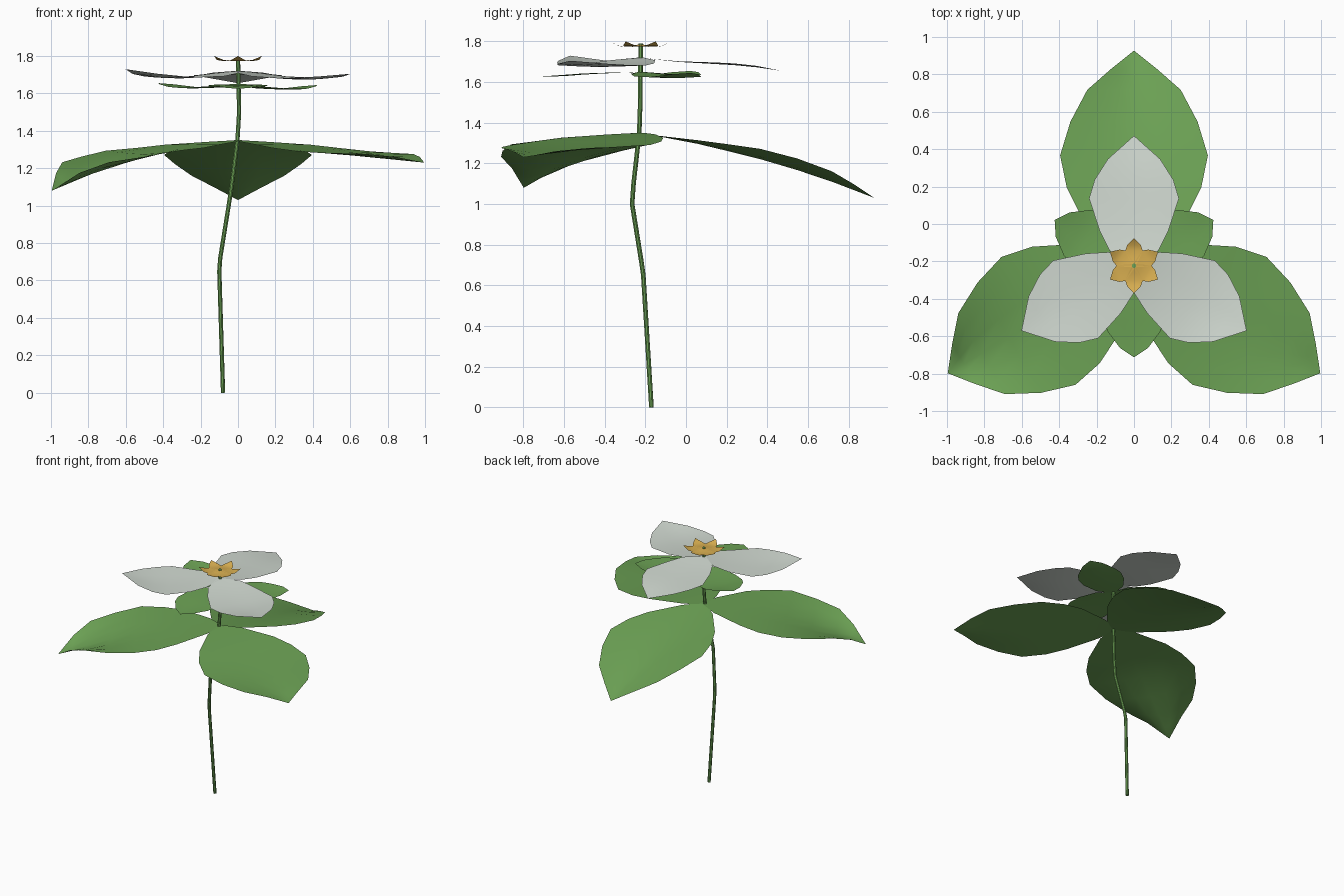
import bpy
from math import radians, sin, cos

cube = bpy.data.objects.get("Cube")
if cube:
    bpy.data.objects.remove(cube, do_unlink=True)

CENTRE_Y = -0.223


def make_material(name, colour):
    mat = bpy.data.materials.new(name)
    mat.use_nodes = True
    mat.diffuse_color = (*colour, 1)
    mat.node_tree.nodes["Principled BSDF"].inputs["Base Color"].default_value = (*colour, 1)
    return mat


leaf_green = make_material("leaf green", (0.15, 0.36, 0.09))
petal_white = make_material("petal white", (0.64, 0.70, 0.64))
golden = make_material("golden yellow", (0.68, 0.42, 0.08))


def smooth(obj):
    bpy.ops.object.select_all(action="DESELECT")
    obj.select_set(True)
    bpy.context.view_layer.objects.active = obj
    bpy.ops.object.shade_smooth_by_angle(angle=radians(40))


def sample(heights, t):
    """Linear lookup in evenly spaced heights, t from 0 to 1."""
    pos = t * (len(heights) - 1)
    i = min(int(pos), len(heights) - 2)
    return heights[i] + (heights[i + 1] - heights[i]) * (pos - i)


def make_blade(name, material, angle, outline, rib, lift, power=1, half_columns=3):
    """Thin blade growing outward: outline is (distance, half width),
    rib gives midrib heights, lift raises the margins into a channel."""
    length = outline[-1][0]
    dx, dy = cos(radians(angle)), sin(radians(angle))
    columns = 2 * half_columns + 1
    verts, faces = [], []
    for dist, width in outline[:-1]:
        t = dist / length
        for c in range(columns):
            v = c / half_columns - 1
            side = v * width
            z = sample(rib, t) + lift * width * t ** power * abs(v) ** 1.4
            verts.append((dx * dist - dy * side, CENTRE_Y + dy * dist + dx * side, z))
    # Single pointed tip
    tip = len(verts)
    verts.append((dx * length, CENTRE_Y + dy * length, rib[-1]))
    rows = len(outline) - 1
    for r in range(rows):
        for c in range(columns - 1):
            a = r * columns + c
            if r < rows - 1:
                faces.append((a, a + columns, a + columns + 1, a + 1))
            else:
                faces.append((a, tip, a + 1))
    mesh = bpy.data.meshes.new(name)
    mesh.from_pydata(verts, [], faces)
    mesh.materials.append(material)
    obj = bpy.data.objects.new(name, mesh)
    bpy.context.collection.objects.link(obj)
    smooth(obj)
    return obj


# Large leaves
leaf_outline = [(0, .02), (.08, .13), (.28, .29), (.42, .36), (.59, .395),
                (.77, .34), (.94, .25), (1.05, .125), (1.15, 0)]
for name, angle, rib, lift, power in (
        ("back_leaf", 90, (1.35, 1.295, 1.225, 1.14, 1.03), .25, 1),
        ("right_leaf", 210, (1.35, 1.325, 1.28, 1.185, 1.08), .68, 4),
        ("left_leaf", 330, (1.35, 1.325, 1.285, 1.255, 1.23), .25, 4)):
    make_blade(name, leaf_green, angle, leaf_outline, rib, lift, power)

# Green sepals
sepal_outline = [(0, .015), (.08, .1), (.2, .15), (.29, .16), (.35, .142),
                 (.44, .075), (.49, 0)]
for name, angle, rib in (
        ("left_sepal", 30, (1.65, 1.63, 1.62, 1.62, 1.645)),
        ("right_sepal", 150, (1.65, 1.635, 1.625, 1.63, 1.655)),
        ("front_sepal", 270, (1.65, 1.645, 1.64, 1.63, 1.625))):
    make_blade(name, leaf_green, angle, sepal_outline, rib, .06)

# White petals
petal_outline = [(0, .02), (.08, .13), (.19, .185), (.36, .24), (.46, .21),
                 (.57, .14), (.695, 0)]
for name, angle, rib in (
        ("back_petal", 90, (1.72, 1.70, 1.69, 1.68, 1.655)),
        ("right_petal", 210, (1.72, 1.69, 1.68, 1.685, 1.73)),
        ("left_petal", 330, (1.72, 1.69, 1.675, 1.675, 1.705))):
    make_blade(name, petal_white, angle, petal_outline, rib, .06)

# Six golden lobes in the flower centre
lobe_outline = [(0, .01), (.04, .03), (.08, .047), (.11, .036), (.148, 0)]
lobe_rib = (1.785, 1.778, 1.773, 1.778, 1.80)
for i in range(6):
    make_blade(f"centre_lobe_{i + 1}", golden, 30 + 60 * i, lobe_outline, lobe_rib, .05,
               half_columns=2)

# Bent stem
stem_path = [(-.08, -.17, 0), (-.1, -.21, .65), (-.095, -.22, .72), (-.05, -.265, 1),
             (-.035, -.258, 1.1), (-.003, -.23, 1.35), (.006, -.225, 1.5), (0, CENTRE_Y, 1.79)]
curve = bpy.data.curves.new("stem", "CURVE")
curve.dimensions = "3D"
curve.bevel_depth = 0.012
curve.bevel_resolution = 2
curve.use_fill_caps = True
spline = curve.splines.new("POLY")
spline.points.add(len(stem_path) - 1)
for point, co in zip(spline.points, stem_path):
    point.co = (*co, 1)
curve.materials.append(leaf_green)
stem = bpy.data.objects.new("stem", curve)
bpy.context.collection.objects.link(stem)
bpy.ops.object.select_all(action="DESELECT")
stem.select_set(True)
bpy.context.view_layer.objects.active = stem
bpy.ops.object.convert(target="MESH")
smooth(bpy.context.view_layer.objects.active)
